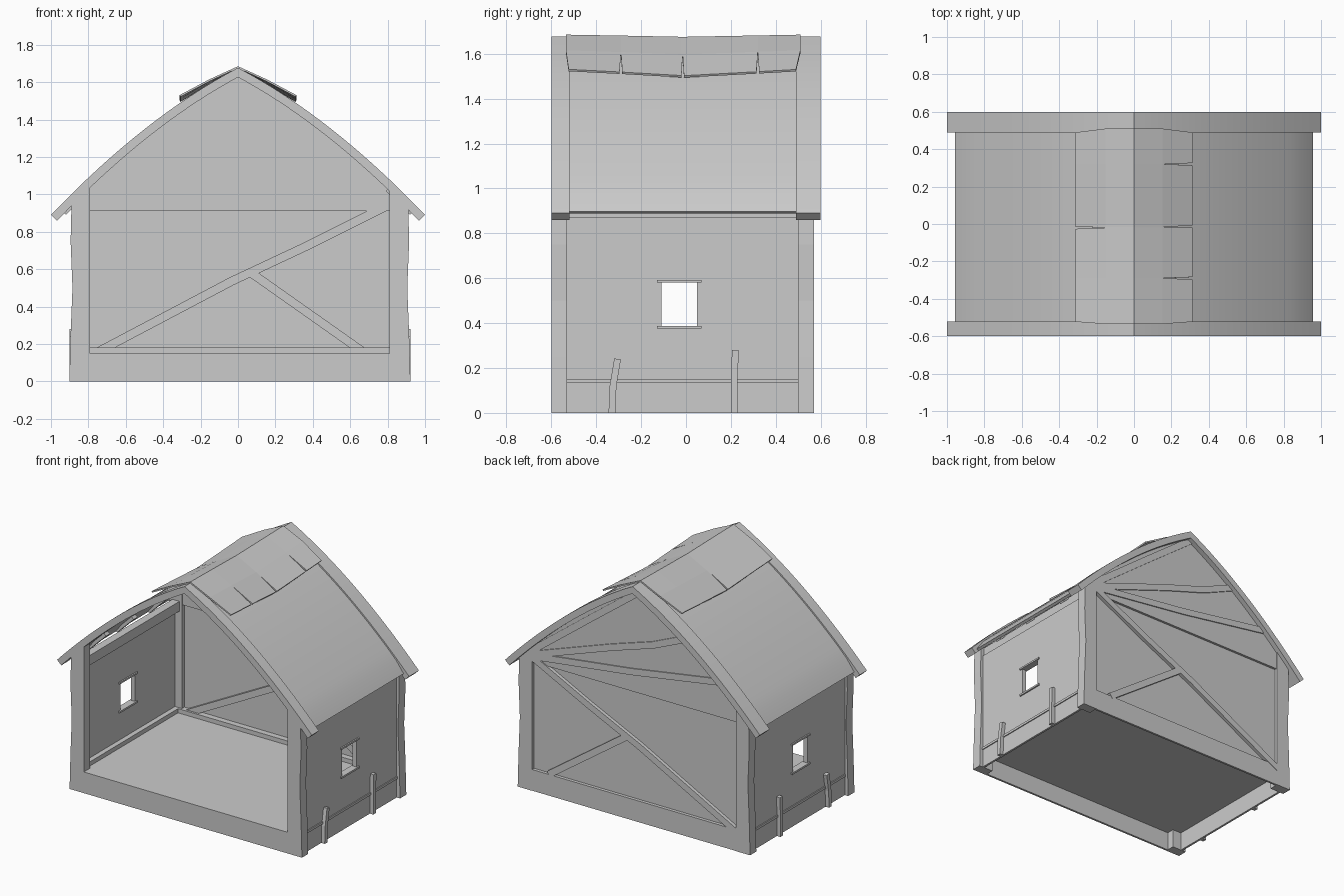
import bpy, bmesh, math
from mathutils import Vector

cube = bpy.data.objects.get("Cube")
if cube:
    bpy.data.objects.remove(cube, do_unlink=True)

grey = bpy.data.materials.new("plain_grey")
grey.use_nodes = True
grey.diffuse_color = (0.6, 0.6, 0.6, 1)
grey.node_tree.nodes["Principled BSDF"].inputs["Base Color"].default_value = (0.6, 0.6, 0.6, 1)

CX = 0.01              # centre line of the walls
FRONT, BACK = -0.6, 0.6


def finish(name, bm, smooth=False, thick=0):
    bmesh.ops.remove_doubles(bm, verts=bm.verts, dist=1e-5)
    bmesh.ops.recalc_face_normals(bm, faces=bm.faces)
    mesh = bpy.data.meshes.new(name)
    bm.to_mesh(mesh)
    bm.free()
    mesh.materials.append(grey)
    ob = bpy.data.objects.new(name, mesh)
    bpy.context.collection.objects.link(ob)
    if thick:
        mod = ob.modifiers.new("thickness", 'SOLIDIFY')
        mod.thickness, mod.offset = thick, 0
    if smooth:
        bpy.ops.object.select_all(action='DESELECT')
        ob.select_set(True)
        bpy.context.view_layer.objects.active = ob
        bpy.ops.object.shade_smooth_by_angle(angle=math.radians(25))
    return ob


def box(name, x0, x1, y0, y1, z0, z1):
    bm = bmesh.new()
    bmesh.ops.create_cube(bm, size=1)
    for v in bm.verts:
        v.co = ((x0 + x1) / 2 + v.co.x * (x1 - x0),
                (y0 + y1) / 2 + v.co.y * (y1 - y0),
                (z0 + z1) / 2 + v.co.z * (z1 - z0))
    return finish(name, bm)


def band(name, top, bottom, d0, d1, along='y', smooth=False):
    """Strip between two lines of points, extruded from d0 to d1."""
    def place(p, d):
        return (p[0], d, p[1]) if along == 'y' else (d, p[0], p[1])
    bm = bmesh.new()
    rings = [[bm.verts.new(place(p, d)) for p, d in ((a, d0), (a, d1), (b, d1), (b, d0))]
             for a, b in zip(top, bottom)]
    for r, s in zip(rings, rings[1:]):
        for i in range(4):
            j = (i + 1) % 4
            bm.faces.new((r[i], r[j], s[j], s[i]))
    bm.faces.new(rings[0])
    bm.faces.new(rings[-1][::-1])
    return finish(name, bm, smooth)


def bar(name, path, width, d0, d1, along='y'):
    """Beam of constant width following a path."""
    pts = [Vector(p) for p in path]
    top, bottom = [], []
    for i, p in enumerate(pts):
        t = (pts[min(i + 1, len(pts) - 1)] - pts[max(i - 1, 0)]).normalized()
        n = Vector((-t.y, t.x)) * width / 2
        top.append(p + n)
        bottom.append(p - n)
    return band(name, top, bottom, d0, d1, along)


# Roof curve, and the same curve moved inwards by t
def roof_z(x):
    return 1.677 - 0.527 * abs(x) - 0.26 * x * x


def roof_line(t, reach, n=16):
    line = []
    for i in range(-n, n + 1):
        x = reach * i / n
        slope = 0.527 + 0.52 * abs(x)
        length = math.hypot(1, slope)
        if i == 0:
            line.append((0, roof_z(0) - t * length))
        else:
            line.append((x - math.copysign(t * slope / length, x), roof_z(x) - t / length))
    return line


def drooped(line):
    """Bend the eaves down."""
    return [(x, z - 3 * max(0, abs(x) - 0.87) ** 2) for x, z in line]


band("front_roof_trim", roof_line(0, 1), roof_line(0.045, 1), FRONT, -0.52, smooth=True)
band("back_roof_trim", roof_line(0, 1), roof_line(0.045, 1), 0.49, BACK, smooth=True)
band("roof_panel", drooped(roof_line(0.01, 0.964)), drooped(roof_line(0.035, 0.964)),
     -0.525, 0.495, smooth=True)

# Ridge cap: folded sheet with slits in its lower edges
def cap_z(x, y):
    a = abs(x)
    drop = 1.68 - 0.46 * a if a < 0.15 else 1.611 - 0.53 * (a - 0.15)
    return drop - (0.01 + 0.06 * a) * (1 - min(1, abs(y) / 0.5))


slits = {1: (-0.29, -0.015, 0.32), -1: (-0.02,)}
cuts = sorted({-0.535, 0.51, *slits[1], *slits[-1]})
bm = bmesh.new()
for side in (1, -1):
    def lower_edge(y, step):
        if y == cuts[0]:
            return y + 0.012
        if y == cuts[-1]:
            return y - 0.02
        return y + step * 0.006 if y in slits[side] else y

    for a, b in zip(cuts, cuts[1:]):
        rows = [(0, a, b), (0.15, a, b), (0.31, lower_edge(a, 1), lower_edge(b, -1))]
        for (x, p, q), (u, r, s) in zip(rows, rows[1:]):
            bm.faces.new([bm.verts.new((side * c, y, cap_z(c, y)))
                          for c, y in ((x, p), (x, q), (u, s), (u, r))])
finish("ridge_cap", bm, thick=0.01)

# Floor on a hollow base of thin skirting boards
box("floor", -0.882, 0.902, FRONT, 0.555, 0.133, 0.15)
box("front_skirt", -0.79, 0.81, FRONT, -0.585, 0, 0.15)
box("back_skirt", -0.79, 0.81, 0.553, 0.568, 0, 0.15)
box("back_inner_sill", -0.83, 0.85, 0.485, 0.53, 0.145, 0.18)

# Both side walls with their fittings
for side, label in ((1, "left"), (-1, "right")):
    def at(a):
        return CX + side * a

    def side_box(name, a, b, *rest):
        x = sorted((at(a), at(b)))
        box(label + "_" + name, x[0], x[1], *rest)

    # Corner posts, cut to the roof slope
    for name, y0, y1 in (("front_post", FRONT, -0.53), ("back_post", 0.5, 0.57)):
        outer = [(at(a), z) for a, z in ((0.912, 0), (0.905, 0.25), (0.895, 0.5), (0.905, 0.75))]
        inner = [(at(0.8), z) for z in (0, 0.25, 0.5, 0.75)]
        outer.append((at(0.9), roof_z(at(0.9)) - 0.045))
        inner.append((at(0.8), roof_z(at(0.8)) - 0.03))
        band(label + "_" + name, outer, inner, y0, y1)

    # Wall panel with a window opening
    bm = bmesh.new()
    ys, zs = (-0.54, -0.11, 0.05, 0.51), (0.14, 0.385, 0.585, 0.87)
    for i in range(3):
        for j in range(3):
            if (i, j) != (1, 1):
                bm.faces.new([bm.verts.new((at(0.87), y, z)) for y, z in (
                    (ys[i], zs[j]), (ys[i + 1], zs[j]),
                    (ys[i + 1], zs[j + 1]), (ys[i], zs[j + 1]))])
    finish(label + "_wall", bm, thick=0.03)

    side_box("window_lintel", 0.845, 0.895, -0.13, 0.07, 0.58, 0.592)
    side_box("window_ledge", 0.845, 0.895, -0.13, 0.07, 0.375, 0.388)
    side_box("skirt", 0.87, 0.885, -0.53, 0.5, 0, 0.14)
    side_box("inner_sill", 0.82, 0.86, -0.53, 0.5, 0.145, 0.18)
    side_box("wall_plate", 0.82, 0.875, -0.54, 0.51, 0.865, 0.935)

    # Stakes leaning on the wall
    for k, path in enumerate((((-0.33, 0), (-0.325, 0.12), (-0.305, 0.24)),
                              ((0.215, 0), (0.215, 0.15), (0.22, 0.28)))):
        bar(f"{label}_stake_{k + 1}", path, 0.03, at(0.87), at(0.912), 'x')

    # Rafter ends between wall and roof
    for k, y in enumerate((-0.33, -0.02, 0.34)):
        path = [(side * x, roof_z(x) - 0.06) for x in (0.8, 0.87, 0.93)]
        bar(f"{label}_rafter_end_{k + 1}", path, 0.03, y - 0.022, y + 0.022)

# Back wall and gable
box("back_wall", -0.85, 0.87, 0.527, 0.545, 0.14, 0.92)
gable_top = roof_line(0.02, 0.88)
band("back_gable", gable_top, [(x, 0.912) for x, z in gable_top], 0.508, 0.562)

# Timber braces showing on both faces of the back wall
braces = {
    "main_brace": [(-0.84, 0.11), (-0.035, 0.535), (0.37, 0.725), (0.86, 0.97)],
    "short_brace": [(0.07, 0.58), (0.68, 0.15)],
    "low_fan_brace": [(0.84, 0.95), (0.035, 1.052), (-0.665, 1.163)],
    "middle_fan_brace": [(0.84, 0.955), (0.185, 1.184), (-0.14, 1.287), (-0.385, 1.393)],
    "high_fan_brace": [(0.85, 0.965), (0.345, 1.35), (-0.02, 1.625)],
}
for name, path in braces.items():
    bar(name, path, 0.046, 0.5, 0.57)
